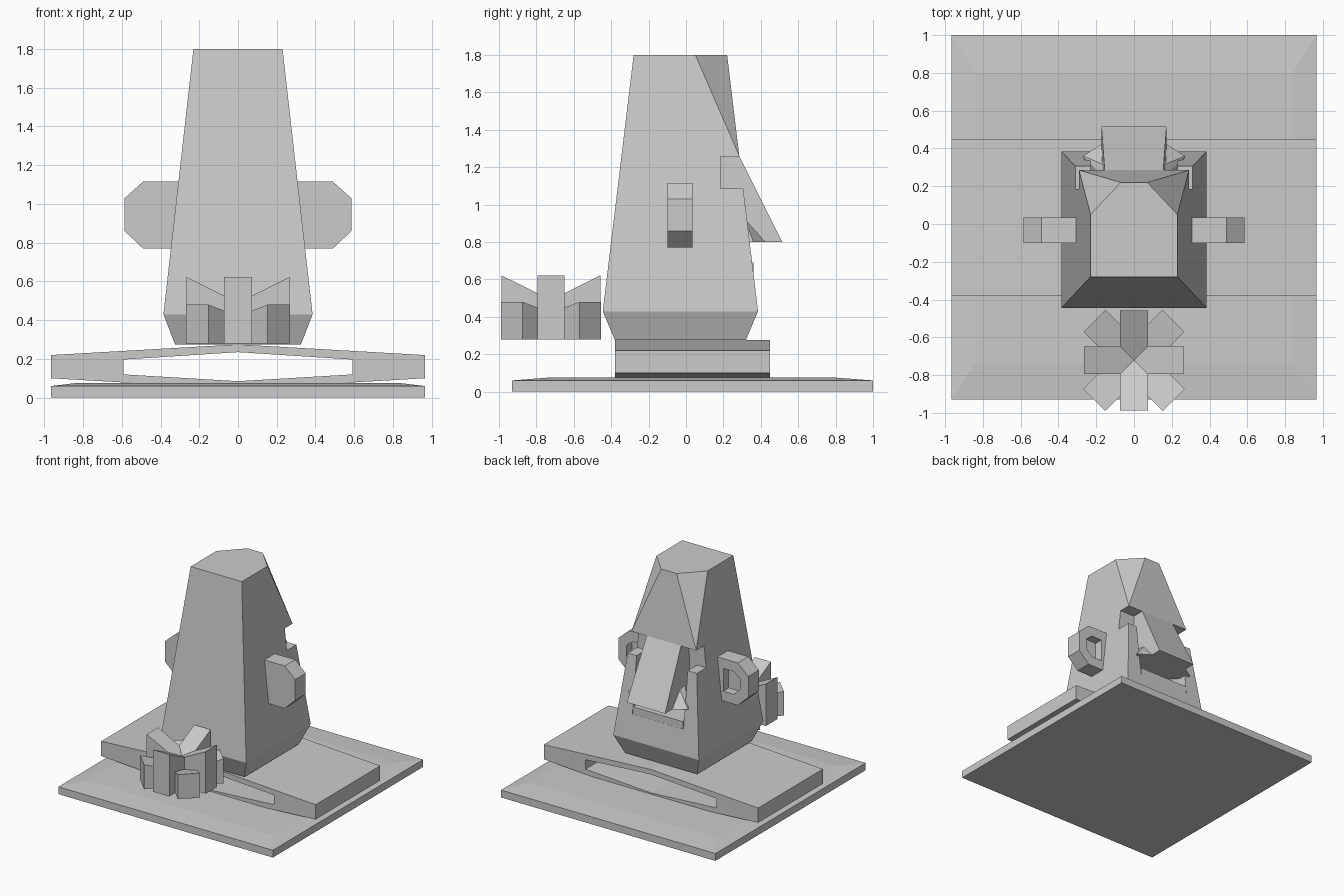
import bpy, bmesh, math
from mathutils import Matrix, Vector

if "Cube" in bpy.data.objects:
    bpy.data.objects.remove(bpy.data.objects["Cube"])


def make(name, bm):
    bmesh.ops.recalc_face_normals(bm, faces=bm.faces)
    me = bpy.data.meshes.new(name)
    bm.to_mesh(me)
    bm.free()
    ob = bpy.data.objects.new(name, me)
    bpy.context.collection.objects.link(ob)
    return ob


def hull(name, pts):
    bm = bmesh.new()
    for p in pts:
        bm.verts.new(p)
    bmesh.ops.convex_hull(bm, input=bm.verts)
    bmesh.ops.dissolve_limit(bm, angle_limit=0.01, verts=bm.verts, edges=bm.edges)
    return make(name, bm)


def rect(x0, x1, y0, y1, z):
    return [(x, y, z) for x in (x0, x1) for y in (y0, y1)]


def box(name, x0, x1, y0, y1, z0, z1):
    return hull(name, rect(x0, x1, y0, y1, z0) + rect(x0, x1, y0, y1, z1))


def extrude_y(name, prof, y0, y1):
    """Extrude an xz outline along y."""
    bm = bmesh.new()
    f = bm.faces.new([bm.verts.new((x, y0, z)) for x, z in prof])
    r = bmesh.ops.extrude_face_region(bm, geom=[f])
    vs = [g for g in r["geom"] if isinstance(g, bmesh.types.BMVert)]
    bmesh.ops.translate(bm, verts=vs, vec=(0, y1 - y0, 0))
    return make(name, bm)


def cut(ob, cutter):
    m = ob.modifiers.new("cut", 'BOOLEAN')
    m.operation, m.solver, m.object = 'DIFFERENCE', 'EXACT', cutter
    dg = bpy.context.evaluated_depsgraph_get()
    dg.update()
    me = bpy.data.meshes.new_from_object(ob.evaluated_get(dg))
    ob.modifiers.clear()
    ob.data = me
    bpy.data.objects.remove(cutter)


# Ground slab with a shallow bevelled top
hull("base_slab", rect(-.965, .965, -.93, 1, 0) + rect(-.965, .965, -.93, 1, .06)
     + rect(-.84, .84, -.74, .8, .075))

# Plinth: flattened hexagonal tube
plinth = extrude_y("plinth", [(-.965, .1), (0, .045), (.965, .1), (.965, .22), (0, .275), (-.965, .22)],
                   -.38, .45)
cut(plinth, extrude_y("plinth_hole", [(-.59, .12), (0, .085), (.59, .12), (.59, .197), (0, .235), (-.59, .197)],
                      -.6, .7))

# Head with chamfered forehead corners
head = hull("head", rect(-.325, .325, -.38, .32, .275) + rect(-.385, .385, -.445, .385, .43)
            + [(s * x, y, z) for s in (-1, 1) for x, y, z in
               ((.23, -.28, 1.8), (.23, .05, 1.8), (.07, .22, 1.8), (.291, .285, 1.26))])
cut(head, box("eye_cutter", -.6, .6, .185, .7, 1.085, 1.258))
cut(head, box("face_cutter", -.23, .23, .185, .7, .63, 1.1))

# Nose, nostrils and lip
hull("nose", [(s * x, y, z) for s in (-1, 1) for x, y, z in
              ((.155, .18, 1.26), (.155, .285, 1.26), (.172, .515, .8), (.172, .18, .8))])
for s, side in ((-1, "left"), (1, "right")):
    hull("nostril_" + side, [(s * x, y, z) for x, y, z in
                             ((.15, .31, .94), (.16, .25, .94), (.16, .43, .8), (.27, .36, .8),
                              (.25, .3, .8), (.16, .2, .8))])
box("lip", -.225, .225, .18, .36, .625, .69)

# Ears: solid plate with a hollowed rim on the face side
for s, side in ((-1, "left"), (1, "right")):
    outer = [(.28, .77), (.49, .77), (.585, .86), (.585, 1.03), (.49, 1.115), (.28, 1.115)]
    ear = extrude_y("ear_" + side, [(s * x, z) for x, z in outer], -.1, .035)
    inner = [(.36, .85), (.455, .85), (.51, .9), (.51, .99), (.455, 1.035), (.36, 1.035)]
    cut(ear, extrude_y("ear_cutter", [(s * x, z) for x, z in inner], -.035, .2))

# Flower: tall axial petals and short diagonal petals around a centre
for i in range(8):
    tall = i % 2 == 0
    r, w, zo, zi = (.265, .073, .622, .49) if tall else (.297, .082, .48, .40)
    m = Matrix.Translation((0, -.722, 0)) @ Matrix.Rotation(i * math.pi / 4, 4, 'Z')
    pts = [(x, y, z) for y in (-w, w) for x, z in ((0, .28), (r, .28), (r, zo), (0, zi))]
    hull("petal_%d" % i, [m @ Vector(p) for p in pts])
